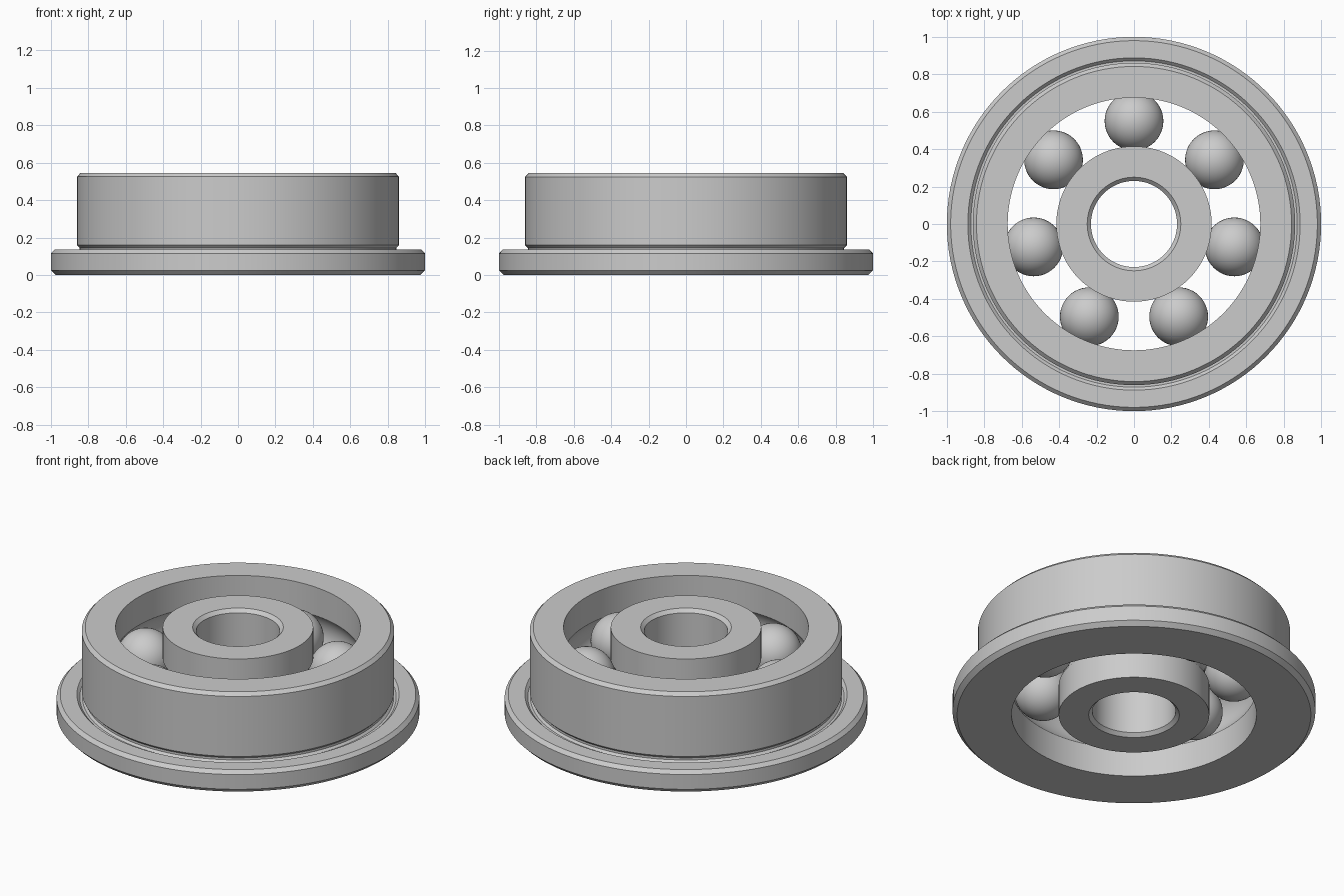
import bpy, bmesh, math

if "Cube" in bpy.data.objects:
    bpy.data.objects.remove(bpy.data.objects["Cube"])

H = 0.545            # bearing height
MID = H / 2          # height of the ball centres
PITCH = 0.55         # radius of the ball circle
BALL_R = 0.157
GROOVE_R = 0.16
SEGS = 128


def finish(obj, angle=20):
    bpy.ops.object.select_all(action='DESELECT')
    obj.select_set(True)
    bpy.context.view_layer.objects.active = obj
    bpy.ops.object.shade_smooth_by_angle(angle=math.radians(angle))


def lathe(name, profile):
    """Revolve a closed (radius, z) profile around the z axis."""
    bm = bmesh.new()
    rings = []
    for i in range(SEGS):
        a = 2 * math.pi * i / SEGS
        rings.append([bm.verts.new((r * math.cos(a), r * math.sin(a), z)) for r, z in profile])
    n = len(profile)
    for i in range(SEGS):
        p, q = rings[i], rings[(i + 1) % SEGS]
        for j in range(n):
            k = (j + 1) % n
            bm.faces.new((p[j], q[j], q[k], p[k]))
    bmesh.ops.recalc_face_normals(bm, faces=bm.faces)
    mesh = bpy.data.meshes.new(name)
    bm.to_mesh(mesh)
    bm.free()
    obj = bpy.data.objects.new(name, mesh)
    bpy.context.collection.objects.link(obj)
    finish(obj)
    return obj


def raceway(wall, side, steps=14):
    """Groove arc from bottom to top; side is +1 outward, -1 inward."""
    half = math.acos(abs(wall - PITCH) / GROOVE_R)
    angles = [-half + 2 * half * i / steps for i in range(steps + 1)]
    return [(PITCH + side * GROOVE_R * math.cos(a), MID + GROOVE_R * math.sin(a)) for a in angles]


# Outer ring with chamfered flange, undercut and inner raceway
outer = [(0.675, 0.0), (0.975, 0.0), (1.0, 0.025), (1.0, 0.115), (0.98, 0.136),
         (0.888, 0.136), (0.872, 0.12), (0.858, 0.12), (0.846, 0.132), (0.846, 0.145),
         (0.861, 0.16), (0.861, 0.525), (0.842, H), (0.675, H)]
lathe("outer_ring", outer + raceway(0.675, 1)[::-1])

# Inner ring with chamfered bore and outer raceway
inner = [(0.415, H), (0.25, H), (0.23, H - 0.02), (0.23, 0.02), (0.25, 0.0), (0.415, 0.0)]
lathe("inner_ring", inner + raceway(0.415, -1))

# Seven balls
for i in range(7):
    a = math.pi / 2 + 2 * math.pi * i / 7
    bpy.ops.mesh.primitive_uv_sphere_add(
        segments=48, ring_count=24, radius=BALL_R,
        location=(PITCH * math.cos(a), PITCH * math.sin(a), MID))
    ball = bpy.context.object
    ball.name = f"ball_{i + 1}"
    finish(ball, 30)
